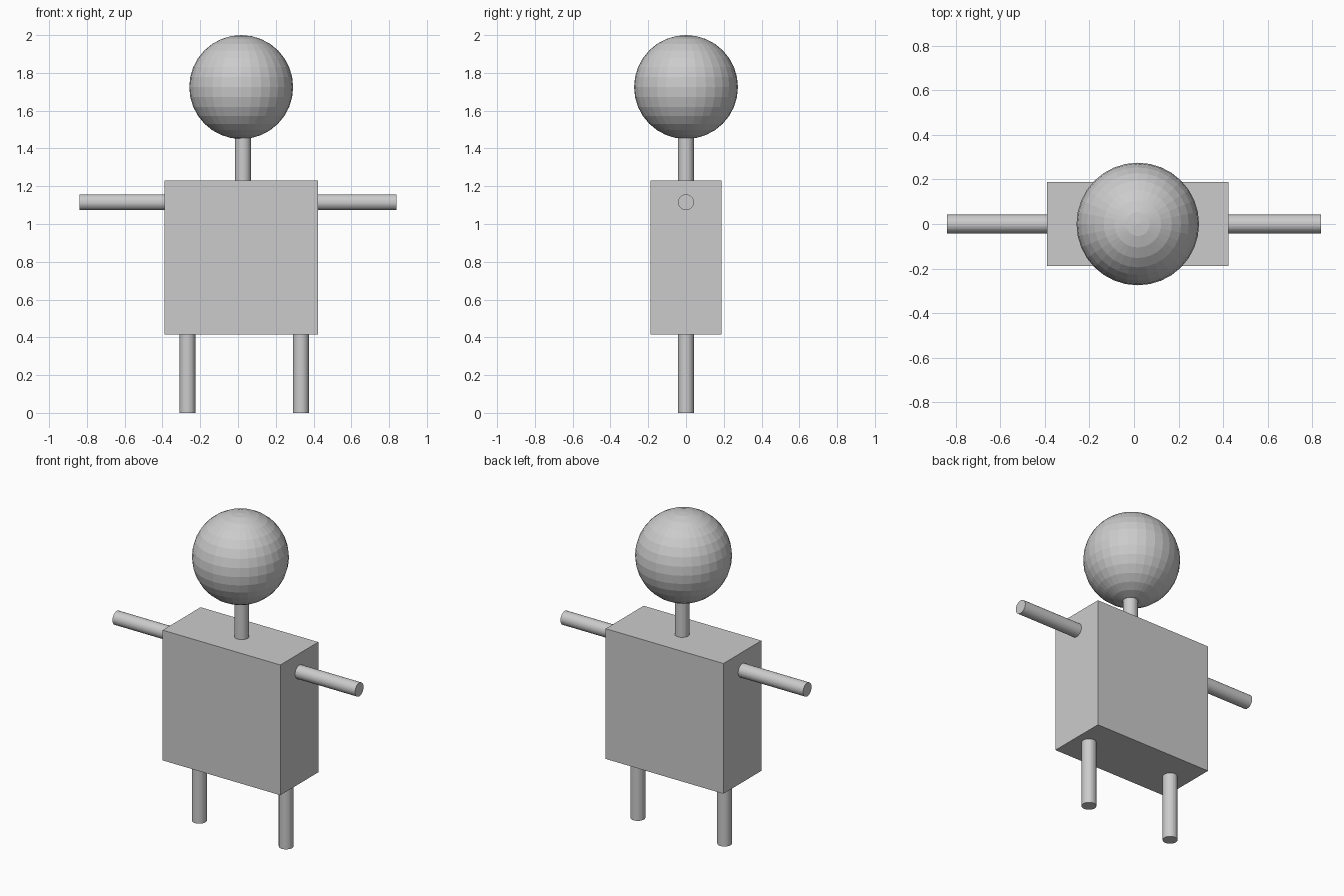
import bpy
from math import pi

if "Cube" in bpy.data.objects:
    bpy.data.objects.remove(bpy.data.objects["Cube"])

grey = bpy.data.materials.new("plain grey")
grey.diffuse_color = (0.6, 0.6, 0.6, 1)
grey.use_nodes = True
grey.node_tree.nodes["Principled BSDF"].inputs["Base Color"].default_value = grey.diffuse_color


def finish(name):
    obj = bpy.context.object
    obj.name = name
    obj.data.materials.append(grey)
    return obj


def rod(name, centre, length, along_x=False):
    bpy.ops.mesh.primitive_cylinder_add(
        vertices=32, radius=0.042, depth=length, location=centre,
        rotation=(0, pi / 2 if along_x else 0, 0))
    return finish(name)


# Box torso
bpy.ops.mesh.primitive_cube_add(size=1, location=(0.017, 0, 0.822))
torso = finish("torso")
torso.scale = (0.814, 0.375, 0.814)

# Faceted ball head
bpy.ops.mesh.primitive_uv_sphere_add(
    segments=32, ring_count=16, radius=0.275, location=(0.017, 0, 1.725))
finish("head")

# Neck, from inside the torso to inside the head
rod("neck", (0.026, 0, 1.34), 0.27)

# Arms, with the inner ends set into the torso
rod("left_arm", (-0.604, 0, 1.115), 0.47, True)
rod("right_arm", (0.62, 0, 1.115), 0.438, True)

# Legs, with the tops set into the torso
rod("left_leg", (-0.267, 0, 0.22), 0.44)
rod("right_leg", (0.333, 0, 0.22), 0.44)
